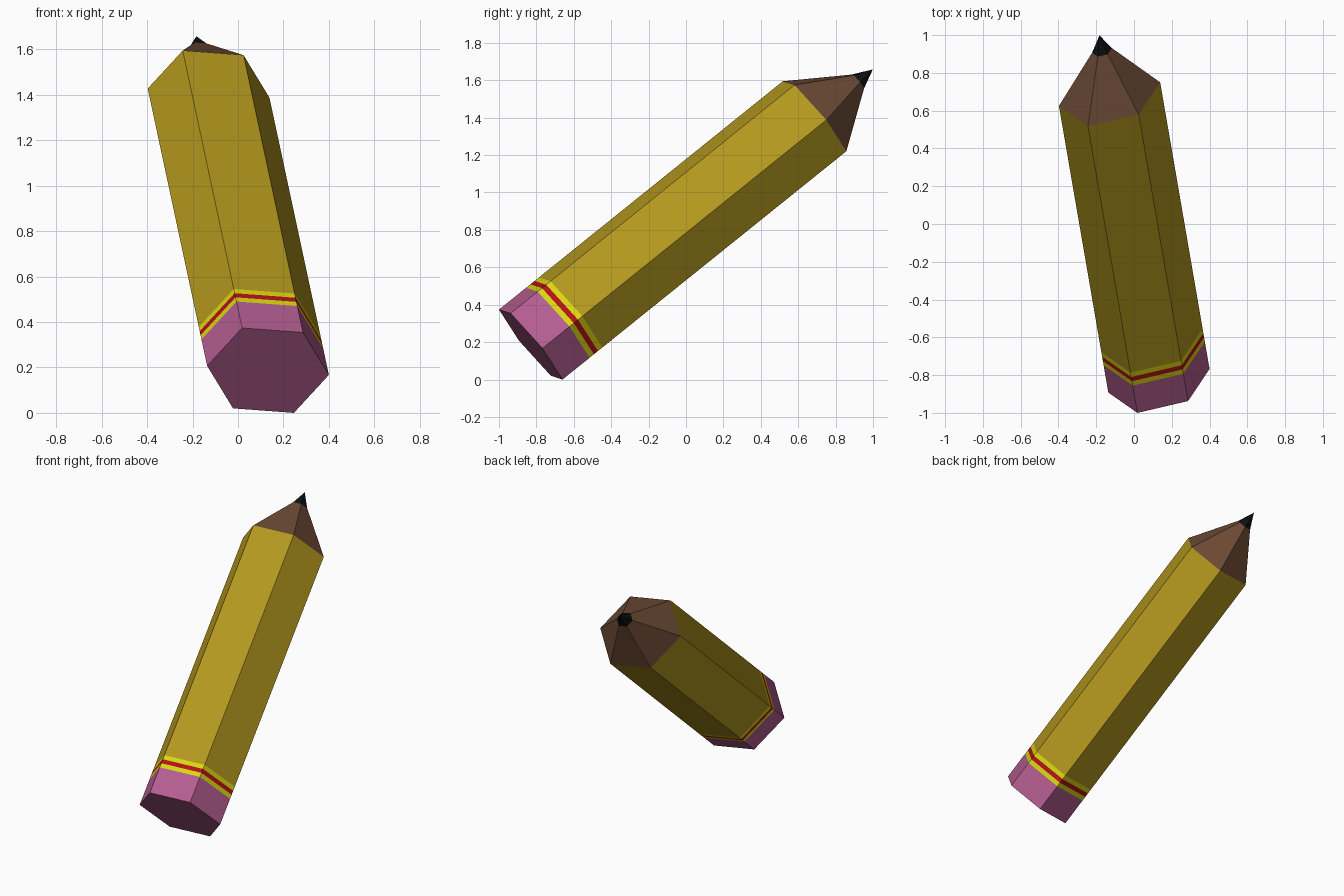
import bpy, bmesh
from mathutils import Vector

if "Cube" in bpy.data.objects:
    bpy.data.objects.remove(bpy.data.objects["Cube"])

# Pencil axis and hexagonal cross-section
BASE = Vector((0.132, -0.83, 0.187))
AXIS = Vector((-0.133, 0.772, 0.621)).normalized()
A = Vector((-0.268, -0.0625, 0.02))
B = Vector((-0.114, -0.17, 0.187))
HEX = [A, B, B - A, -A, -B, A - B]


def material(name, rgb):
    mat = bpy.data.materials.new(name)
    mat.diffuse_color = (*rgb, 1)
    mat.use_nodes = True
    mat.node_tree.nodes["Principled BSDF"].inputs["Base Color"].default_value = mat.diffuse_color
    return mat


def section(name, t0, s0, t1, s1, mat, cap=False):
    """Hexagonal sleeve from distance t0 to t1 along the axis; s1 = 0 makes a point."""
    bm = bmesh.new()
    low = [bm.verts.new(BASE + AXIS * t0 + v * s0) for v in HEX]
    if s1:
        high = [bm.verts.new(BASE + AXIS * t1 + v * s1) for v in HEX]
    else:
        tip = bm.verts.new(BASE + AXIS * t1)
    for i in range(6):
        j = (i + 1) % 6
        if s1:
            bm.faces.new((low[i], low[j], high[j], high[i]))
        else:
            bm.faces.new((low[i], low[j], tip))
    if cap:
        bm.faces.new(low[::-1])
    mesh = bpy.data.meshes.new(name)
    bm.to_mesh(mesh)
    bm.free()
    mesh.materials.append(mat)
    obj = bpy.data.objects.new(name, mesh)
    bpy.context.collection.objects.link(obj)


pink = material("pink", (0.45, 0.11, 0.28))
bright = material("bright_yellow", (0.70, 0.67, 0.006))
red = material("red", (0.45, 0.006, 0.008))
ochre = material("ochre", (0.45, 0.31, 0.013))
wood = material("wood", (0.15, 0.068, 0.035))
black = material("black", (0.004, 0.005, 0.006))

# Eraser end and three-stripe ferrule
section("eraser", 0, 1, 0.187, 1, pink, cap=True)
section("ferrule_stripe_lower", 0.187, 1, 0.217, 1, bright)
section("ferrule_stripe_middle", 0.217, 1, 0.246, 1, red)
section("ferrule_stripe_upper", 0.246, 1, 0.276, 1, bright)

# Painted body, sharpened wood and graphite point
section("body", 0.276, 1, 1.965, 1, ochre)
section("sharpened_wood", 1.965, 1, 2.265, 0.195, wood)
section("graphite_point", 2.265, 0.195, 2.368, 0, black)
